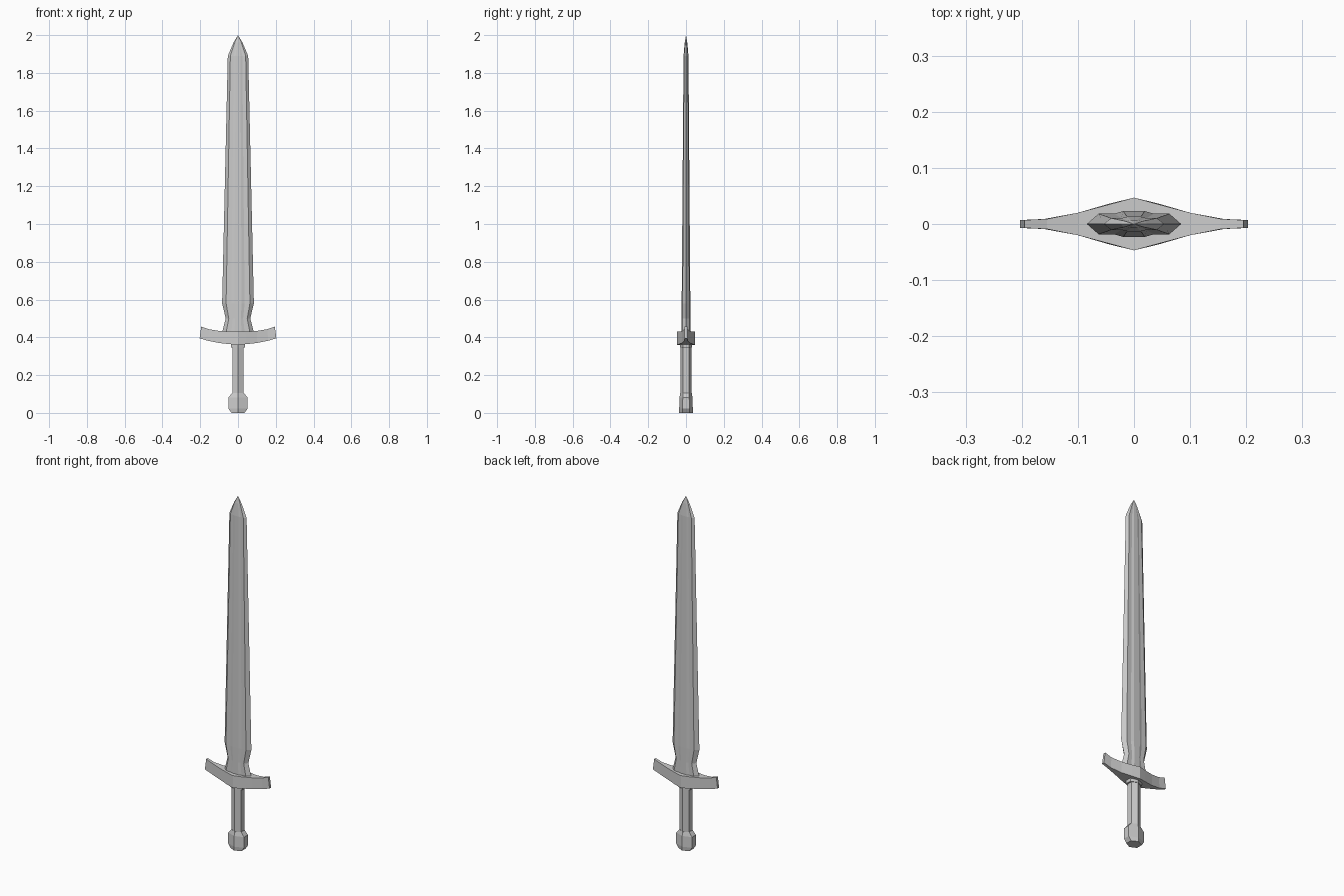
import bpy
import bmesh
from math import sin, cos, pi

cube = bpy.data.objects.get("Cube")
if cube:
    bpy.data.objects.remove(cube)

# One steel grey for the whole sword
steel = bpy.data.materials.new("steel_grey")
steel.use_nodes = True
steel.diffuse_color = (0.6, 0.6, 0.6, 1)
steel.node_tree.nodes["Principled BSDF"].inputs["Base Color"].default_value = steel.diffuse_color


def loft(name, rings, tip=None):
    """Skin a stack of equal-length rings, closing the end with a cap or a point."""
    bm = bmesh.new()
    loops = [[bm.verts.new(p) for p in ring] for ring in rings]
    n = len(loops[0])
    for a, b in zip(loops, loops[1:]):
        for i in range(n):
            j = (i + 1) % n
            bm.faces.new((a[i], a[j], b[j], b[i]))
    bm.faces.new(loops[0][::-1])
    if tip:
        point = bm.verts.new(tip)
        for i in range(n):
            bm.faces.new((loops[-1][i], loops[-1][(i + 1) % n], point))
    else:
        bm.faces.new(loops[-1])
    bmesh.ops.recalc_face_normals(bm, faces=bm.faces)
    mesh = bpy.data.meshes.new(name)
    bm.to_mesh(mesh)
    bm.free()
    mesh.materials.append(steel)
    obj = bpy.data.objects.new(name, mesh)
    bpy.context.collection.objects.link(obj)
    return obj


def hex_ring(z, rx, ry):
    """Six-sided ring with a corner facing front; rx is the half width."""
    angles = [pi / 2 + i * pi / 3 for i in range(6)]
    return [(rx * cos(a) / cos(pi / 6), ry * sin(a), z) for a in angles]


# Blade: bevelled edges and a raised middle rib
quarter = [(0.75, 0.8), (0.42, 0.8), (0.23, 1)]
section = [(1, 0)] + quarter + [(-x, y) for x, y in reversed(quarter)]
section += [(-x, -y) for x, y in section]


def blade_ring(z, half_width, half_depth):
    return [(x * half_width, y * half_depth, z) for x, y in section]


loft("blade", [
    blade_ring(0.41, 0.088, 0.023),
    blade_ring(0.5, 0.065, 0.023),
    blade_ring(0.58, 0.084, 0.023),
    blade_ring(1.89, 0.054, 0.013),
    blade_ring(1.96, 0.024, 0.007),
], tip=(0, 0, 2))

# Crossguard: stations of x at top, x at bottom, top z, bottom z, half depth
half = [(0.04, 0.045, 0.43, 0.364, 0.036), (0.1, 0.1, 0.434, 0.37, 0.02),
        (0.155, 0.16, 0.443, 0.382, 0.009), (0.195, 0.203, 0.457, 0.395, 0.007)]
stations = [(-t, -b, zt, zb, d) for t, b, zt, zb, d in reversed(half)]
stations += [(0, 0, 0.43, 0.36, 0.047)] + half
loft("crossguard", [[(t, -d, zt), (t, d, zt), (b, d, zb), (b, -d, zb)]
                    for t, b, zt, zb, d in stations])

# Collar, grip and pommel
loft("collar", [hex_ring(0.345, 0.038, 0.032), hex_ring(0.375, 0.038, 0.032)])
loft("grip", [hex_ring(0.09, 0.029, 0.03), hex_ring(0.35, 0.029, 0.03)])
loft("pommel", [
    hex_ring(0, 0.035, 0.036),
    hex_ring(0.022, 0.05, 0.036),
    hex_ring(0.082, 0.05, 0.034),
    hex_ring(0.105, 0.031, 0.031),
])
